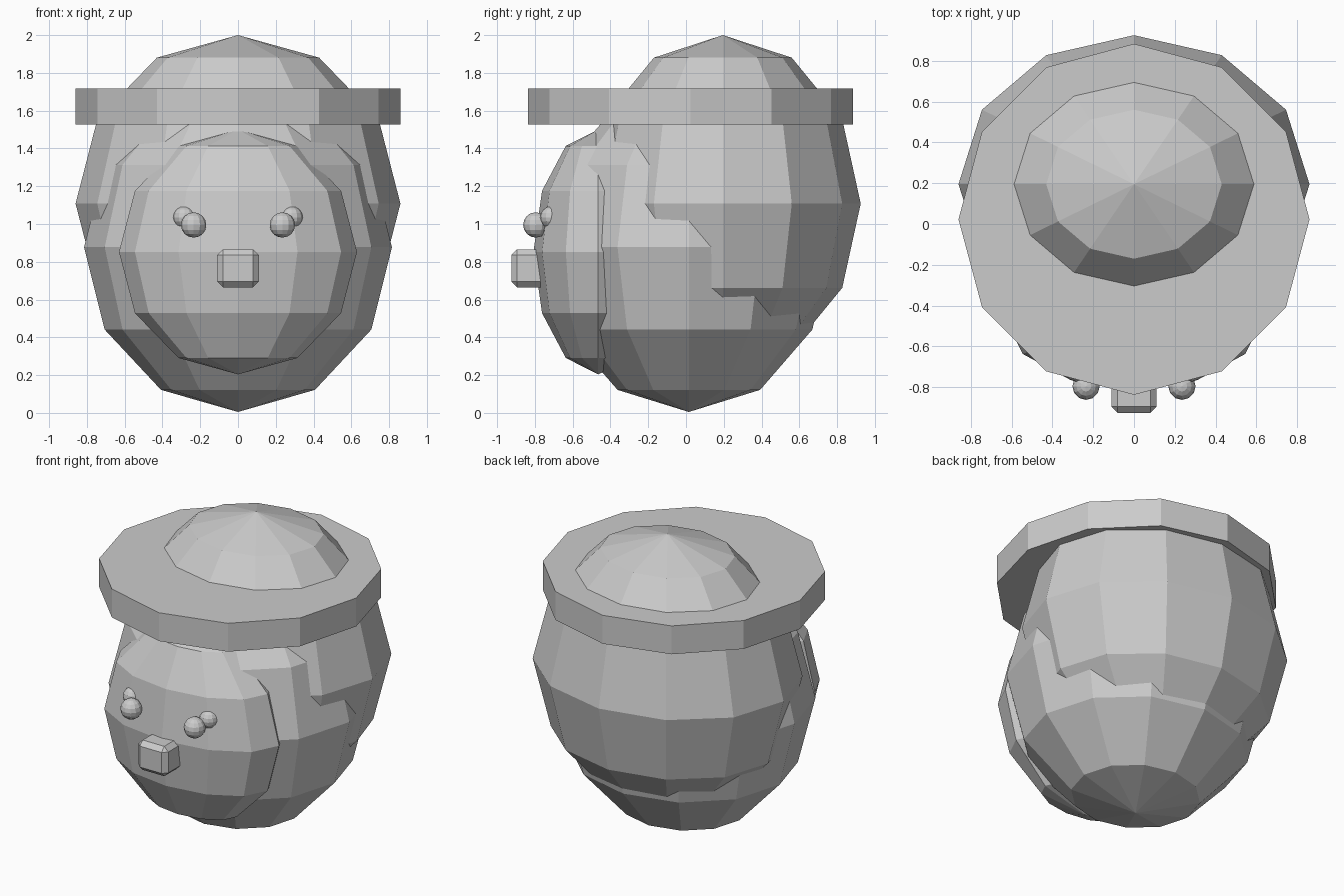
import bpy

if "Cube" in bpy.data.objects:
    bpy.data.objects.remove(bpy.data.objects["Cube"])


def ball(name, loc, size, segs=12, rings=6):
    """Low-poly ellipsoid with half-axes given by size."""
    bpy.ops.mesh.primitive_uv_sphere_add(segments=segs, ring_count=rings, radius=1, location=loc)
    ob = bpy.context.object
    ob.name = name
    ob.scale = size
    return ob


# Head, hood (its top forms the hat crown) and face, overlapping
ball("head", (0, 0.015, 0.877), (0.815, 0.755, 0.872))
ball("hood", (0, 0.195, 1.108), (0.86, 0.73, 0.892))
ball("face", (0, -0.465, 0.852), (0.63, 0.343, 0.648))

# Hat brim
bpy.ops.mesh.primitive_cylinder_add(vertices=12, radius=0.86, depth=0.19, location=(0, 0.023, 1.622))
bpy.context.object.name = "hat_brim"

# Eyes, each with a second smaller ball set behind it
for side, s in (("left", -1), ("right", 1)):
    ball("eye_" + side, (s * 0.235, -0.795, 0.995), (0.067,) * 3, 12, 8)
    ball("eye_back_" + side, (s * 0.283, -0.712, 1.035), (0.06,) * 3, 12, 8)

# Nose: bevelled cube
bpy.ops.mesh.primitive_cube_add(size=1, location=(0, -0.82, 0.765))
nose = bpy.context.object
nose.name = "nose"
nose.scale = (0.22, 0.21, 0.20)
bpy.ops.object.transform_apply(location=False, rotation=False, scale=True)
bevel = nose.modifiers.new("bevel", "BEVEL")
bevel.width = 0.03
bevel.segments = 1
